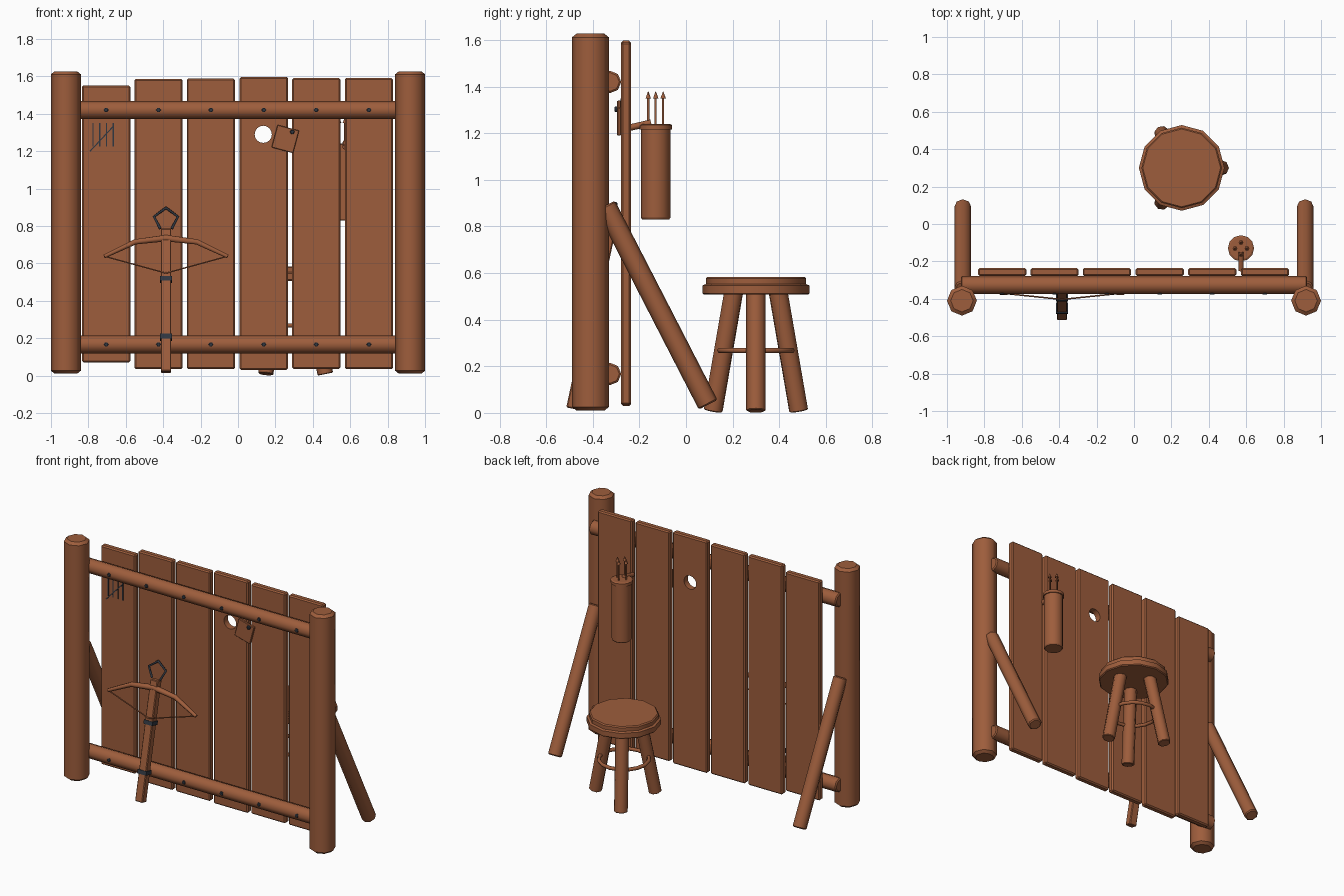
import bpy, bmesh
from math import radians, cos, sin, pi, atan
from mathutils import Vector, Matrix

cube = bpy.data.objects.get("Cube")
if cube:
    bpy.data.objects.remove(cube)


def material(name, rgb):
    m = bpy.data.materials.new(name)
    m.use_nodes = True
    m.diffuse_color = (*rgb, 1)
    m.node_tree.nodes["Principled BSDF"].inputs["Base Color"].default_value = (*rgb, 1)
    return m


WOOD = material("brown wood", (0.34, 0.11, 0.045))
IRON = material("dark iron", (0.03, 0.038, 0.052))


def finish(name, bm, mat):
    mesh = bpy.data.meshes.new(name)
    bmesh.ops.recalc_face_normals(bm, faces=bm.faces)
    bm.to_mesh(mesh)
    bm.free()
    mesh.materials.append(mat)
    ob = bpy.data.objects.new(name, mesh)
    bpy.context.collection.objects.link(ob)
    return ob


def lathe(name, start, axis, profile, sides=8, mat=WOOD):
    """Turned solid: (distance, radius) rings along an axis, smooth round the side."""
    rot = Vector(axis).to_track_quat('Z', 'Y')
    bm = bmesh.new()
    rings = []
    for d, r in profile:
        rings.append([bm.verts.new(Vector(start) + rot @ Vector(
            (r * cos(2 * pi * i / sides), r * sin(2 * pi * i / sides), d))) for i in range(sides)])
    for a, b in zip(rings, rings[1:]):
        for i in range(sides):
            j = (i + 1) % sides
            bm.faces.new((a[i], a[j], b[j], b[i])).smooth = True
    bm.faces.new(rings[0])
    bm.faces.new(rings[-1])
    for ring in rings:
        for i in range(sides):
            bm.edges.get((ring[i], ring[(i + 1) % sides])).smooth = False
    return finish(name, bm, mat)


def rod(name, a, b, r, chamfer=0.0, sides=8, mat=WOOD):
    axis = Vector(b) - Vector(a)
    n = axis.length
    profile = [(0, r), (n, r)]
    if chamfer:
        profile = [(0, r - chamfer), (chamfer * .8, r), (n - chamfer * .8, r), (n, r - chamfer)]
    return lathe(name, a, axis, profile, sides, mat)


def box(name, centre, size, rot=Matrix(), mat=WOOD, bevel=0.0):
    bm = bmesh.new()
    bmesh.ops.create_cube(bm, size=1)
    bmesh.ops.scale(bm, vec=size, verts=bm.verts)
    if bevel:
        bmesh.ops.bevel(bm, geom=bm.edges[:], offset=bevel, segments=1, affect='EDGES')
    bmesh.ops.transform(bm, matrix=Matrix.Translation(centre) @ rot, verts=bm.verts)
    return finish(name, bm, mat)


def tube(name, points, radius, mat=WOOD, taper=None, closed=False):
    curve = bpy.data.curves.new(name, 'CURVE')
    curve.dimensions = '3D'
    curve.bevel_depth = radius
    curve.bevel_resolution = 1
    curve.use_fill_caps = not closed
    spline = curve.splines.new('POLY')
    spline.points.add(len(points) - 1)
    for i, p in enumerate(points):
        spline.points[i].co = (*p, 1)
        spline.points[i].radius = taper[i] if taper else 1
    spline.use_cyclic_u = closed
    curve.materials.append(mat)
    ob = bpy.data.objects.new(name, curve)
    bpy.context.collection.objects.link(ob)
    return ob


# Posts and slanted rear braces
for side, x in (("left", .92), ("right", -.92)):
    rod(f"{side}_post", (x, -.41, .01), (x, -.41, 1.627), .08, .02)
    rod(f"{side}_brace", (x * .995, -.345, .89), (x * .995, .095, .035), .045, .008)

# Planks with uneven ends
centres = [-.705, -.425, -.145, .138, .418, .7]
bottoms = [.07, .035, .035, .03, .035, .035]
tops = [1.552, 1.587, 1.588, 1.597, 1.59, 1.59]
planks = []
for i, (x, lo, hi) in enumerate(zip(centres, bottoms, tops)):
    planks.append(box(f"plank_{i + 1}", (x, -.257, (lo + hi) / 2), (.258, .042, hi - lo), bevel=.008))

# Peephole through the fourth plank
cutter = rod("hole_cutter", (.135, -.4, 1.29), (.135, -.1, 1.29), .046, sides=16)
cutter.hide_render = True
mod = planks[3].modifiers.new("peephole", 'BOOLEAN')
mod.object = cutter
mod.operation = 'DIFFERENCE'
mod.solver = 'EXACT'
bpy.context.view_layer.objects.active = planks[3]
bpy.ops.object.modifier_apply(modifier=mod.name)
bpy.data.objects.remove(cutter)

# Rails and their nails
for level, z in (("top", 1.42), ("bottom", .167)):
    rod(f"{level}_rail", (-.925, -.326, z), (.925, -.326, z), .048, .008)
    for i, x in enumerate(centres):
        rod(f"{level}_nail_{i + 1}", (x, -.36, z), (x, -.378, z), .013, .004, 6, IRON)

# Swinging peephole cover
box("peephole_cover", (.253, -.287, 1.265), (.12, .016, .125), Matrix.Rotation(radians(15), 4, 'Y'), bevel=.003)
rod("cover_nail", (.29, -.28, 1.303), (.29, -.307, 1.303), .013, .004, 6, IRON)

# Tally marks scratched on the first plank
for i in range(4):
    box(f"tally_{i + 1}", (-.775 + .036 * i, -.279, 1.287), (.006, .006, .125), mat=IRON)
box("tally_slash", (-.73, -.28, 1.265), (.006, .006, .18), Matrix.Rotation(radians(43), 4, 'Y'), IRON)

# Crossbow leaning on the planks
SLOPE = .215


def lean(x, z, off=0.0):
    return Vector((-.385 + x, -.49 + SLOPE * (z - .02) + off, z))


tilt = Matrix.Rotation(-atan(SLOPE), 4, 'X')
box("crossbow_stock", lean(0, .4), (.056, .048, .78), tilt, bevel=.005)
for i, z in enumerate((.205, .515)):
    box(f"crossbow_band_{i + 1}", lean(0, z), (.066, .058, .026), tilt, IRON)
limb = [(-.33, .637), (-.165, .715), (0, .735), (.165, .715), (.33, .637)]
tube("crossbow_limbs", [lean(x, z, -.012) for x, z in limb], .018, taper=[.65, .9, 1.1, .9, .65])
tube("crossbow_string", [lean(x, z, -.027 if x == 0 else -.012)
                         for x, z in ((-.325, .637), (0, .548), (.325, .637))], .004)
stirrup = [(-.03, .785), (-.064, .85), (0, .897), (.064, .85), (.03, .785)]
tube("crossbow_stirrup", [lean(x, z) for x, z in stirrup], .008, IRON)

# Quiver on a peg, with arrows
qx, qy = .572, -.13
lathe("quiver", (qx, qy, .83), (0, 0, 1),
      [(0, .058), (.008, .063), (.385, .063), (.385, .07), (.405, .07), (.41, .06)], 12)
rod("quiver_peg", (qx, -.25, 1.222), (qx, -.15, 1.245), .014)
for i in range(4):
    a = i * pi / 2
    x, y = qx + .032 * cos(a), qy + .032 * sin(a)
    lathe(f"arrow_{i + 1}", (x, y, 1.2), (0, 0, 1), [(0, .005), (.15, .005), (.15, .013), (.18, .001)], 6)

# Stool: two-step seat, splayed legs and a ring stretcher
sx, sy = .255, .3
lathe("stool_seat", (sx, sy, .507), (0, 0, 1),
      [(0, .223), (.006, .229), (.04, .229), (.046, .215), (.07, .215), (.077, .208)], 12)
for i in range(3):
    c, s = cos(i * 2 * pi / 3), sin(i * 2 * pi / 3)
    rod(f"stool_leg_{i + 1}", (sx + .11 * c, sy + .11 * s, .52),
        (sx + .212 * c, sy + .212 * s, .008), .042, .005)
ring = [(sx + .155 * cos(i * pi / 8), sy + .155 * sin(i * pi / 8), .268) for i in range(16)]
tube("stool_ring", ring, .012, closed=True)
